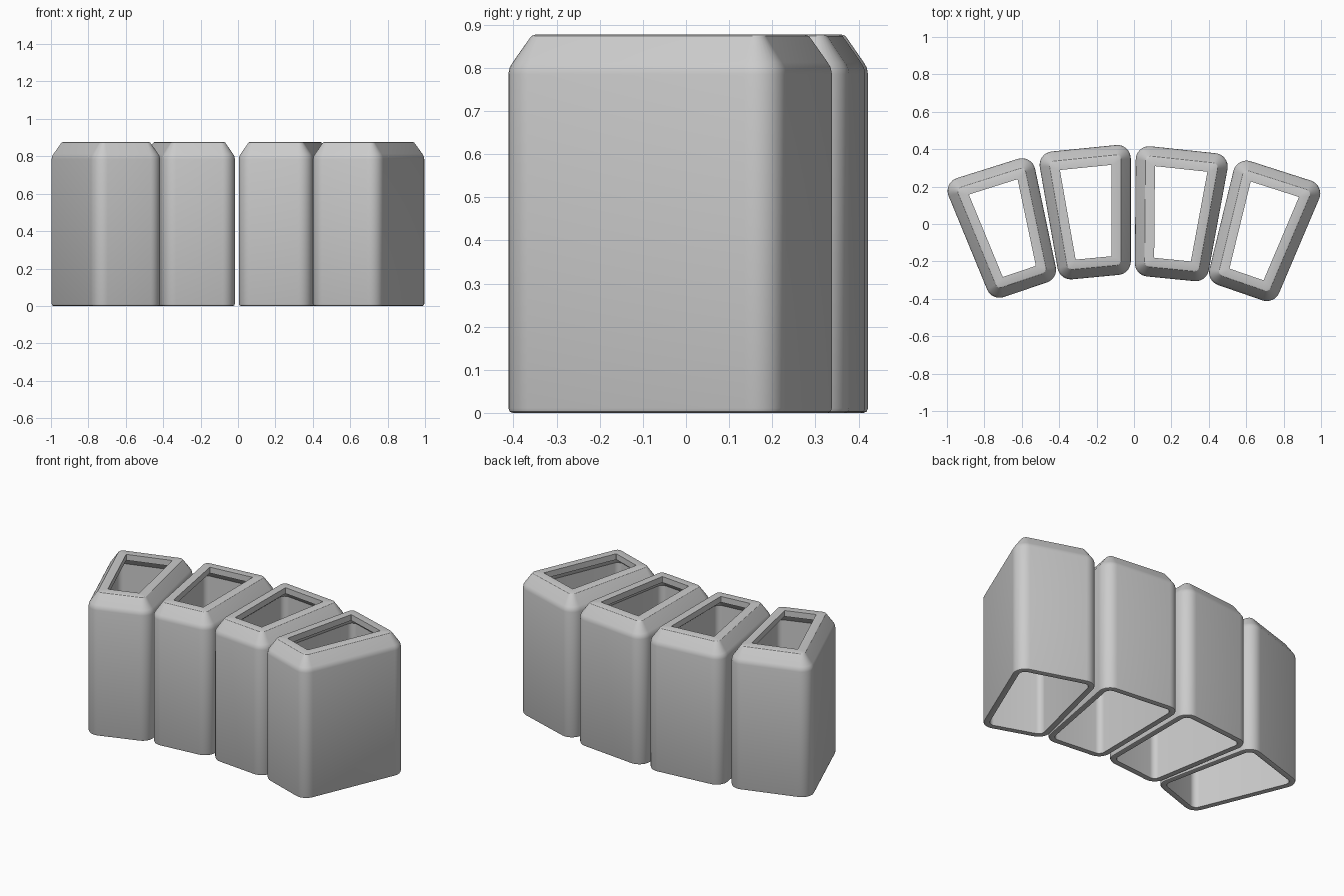
import bpy, bmesh, math
from mathutils import Vector

if "Cube" in bpy.data.objects:
    bpy.data.objects.remove(bpy.data.objects["Cube"])

TOP = 0.877
SEG = 8

# profile of the shell wall: (inset from outline, corner radius, height)
PROFILE = [
    (0.036, 0.036, 0.003), (0.010, 0.062, 0.0), (0.003, 0.069, 0.003),
    (0.0, 0.072, 0.011), (0.0, 0.072, 0.785), (0.003, 0.069, 0.801),
    (0.010, 0.063, 0.813), (0.047, 0.030, 0.867), (0.052, 0.027, 0.874),
    (0.060, 0.022, TOP), (0.103, 0.003, TOP), (0.103, 0.003, TOP - 0.037),
    (0.080, 0.008, TOP - 0.037), (0.036, 0.036, 0.785),
]


def inset(pts, d):
    """Move every edge of a counter-clockwise polygon inward by d."""
    out = []
    for i, p in enumerate(pts):
        a = (p - pts[i - 1]).normalized()
        b = (pts[(i + 1) % len(pts)] - p).normalized()
        n1, n2 = Vector((-a.y, a.x)), Vector((-b.y, b.x))
        out.append(p + (n1 + n2) * d / (1 + n1.dot(n2)))
    return out


def rounded_ring(pts, d, r):
    """Inset outline with arcs of radius r at the corners."""
    centres = inset(pts, d + r)
    ring = []
    for i, c in enumerate(centres):
        a = pts[i] - pts[i - 1]
        b = pts[(i + 1) % len(pts)] - pts[i]
        start = math.atan2(a.y, a.x) - math.pi / 2
        turn = (math.atan2(b.y, b.x) - math.atan2(a.y, a.x)) % math.tau
        for k in range(SEG + 1):
            t = start + turn * k / SEG
            ring.append(c + Vector((math.cos(t), math.sin(t))) * r)
    return ring


def make_shell(name, corners):
    pts = [Vector(c) for c in corners]
    bm = bmesh.new()
    rings = [[bm.verts.new((p.x, p.y, z)) for p in rounded_ring(pts, d, r)]
             for d, r, z in PROFILE]
    n = len(rings[0])
    for j, lo in enumerate(rings):
        hi = rings[(j + 1) % len(rings)]
        for i in range(n):
            k = (i + 1) % n
            bm.faces.new((lo[i], lo[k], hi[k], hi[i]))
    bmesh.ops.recalc_face_normals(bm, faces=bm.faces[:])
    me = bpy.data.meshes.new(name)
    bm.to_mesh(me)
    bm.free()
    ob = bpy.data.objects.new(name, me)
    bpy.context.collection.objects.link(ob)
    bpy.ops.object.select_all(action='DESELECT')
    ob.select_set(True)
    bpy.context.view_layer.objects.active = ob
    bpy.ops.object.shade_smooth_by_angle(angle=math.radians(32))


# four wedge shaped hollow shells laid out in an arc (corners counter-clockwise)
SHELLS = {
    "outer_left_shell": [(-0.760, -0.412), (-0.405, -0.292), (-0.545, 0.372), (-1.021, 0.222)],
    "inner_left_shell": [(-0.397, -0.302), (-0.017, -0.266), (-0.017, 0.430), (-0.517, 0.380)],
    "inner_right_shell": [(0.004, -0.274), (0.388, -0.312), (0.514, 0.370), (0.010, 0.424)],
    "outer_right_shell": [(0.388, -0.305), (0.750, -0.430), (1.021, 0.208), (0.550, 0.359)],
}
for shell_name, outline in SHELLS.items():
    make_shell(shell_name, outline)
